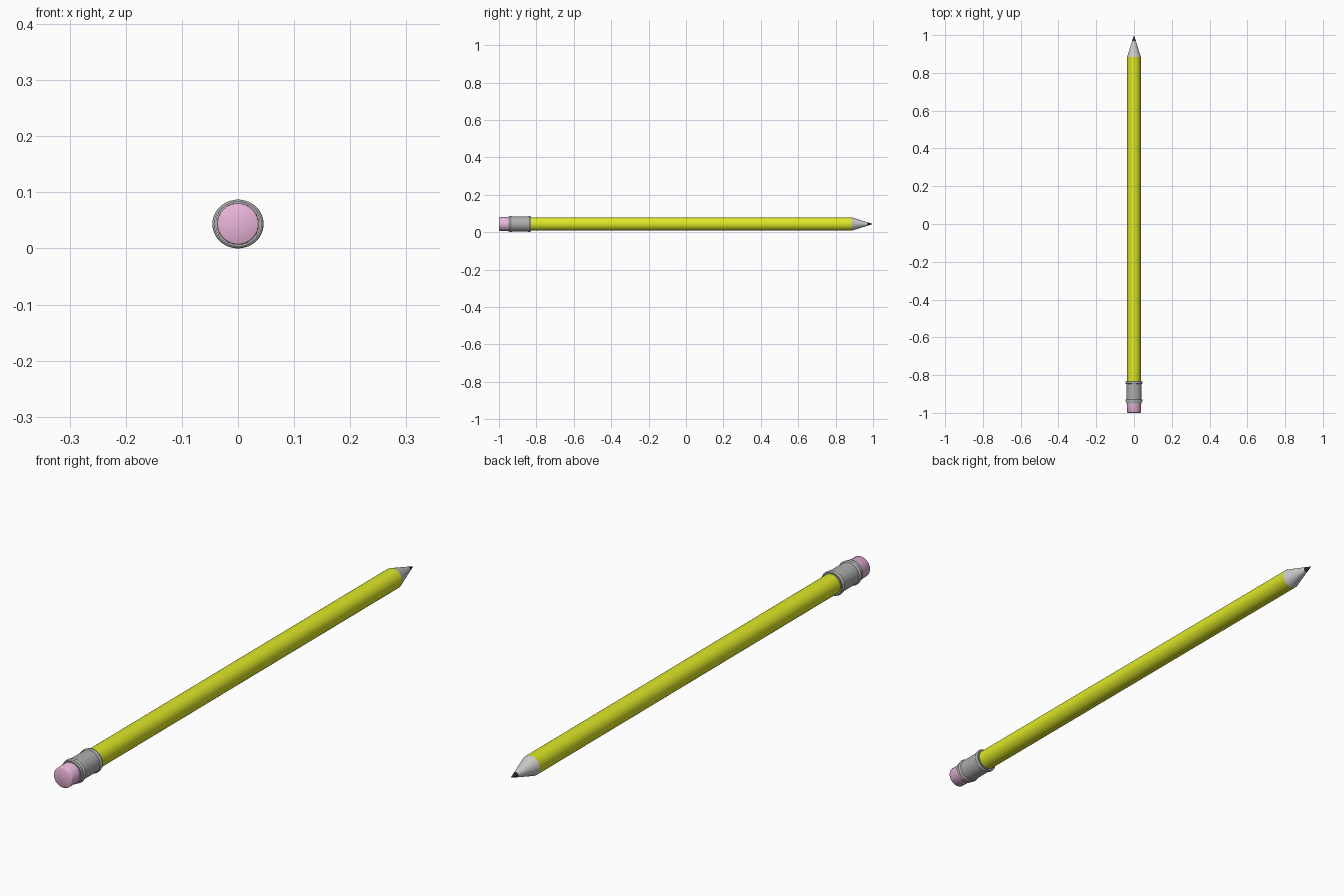
import bpy, bmesh, math

if "Cube" in bpy.data.objects:
    bpy.data.objects.remove(bpy.data.objects["Cube"])

CENTRE_Z = 0.0435
SIDES = 48


def material(name, rgb):
    m = bpy.data.materials.new(name)
    m.diffuse_color = (*rgb, 1)
    m.use_nodes = True
    m.node_tree.nodes["Principled BSDF"].inputs["Base Color"].default_value = m.diffuse_color
    return m


def lathe(name, profile, mat=None, x_scale=1.0):
    """Spin (y, radius) points around the pencil's long axis."""
    bm = bmesh.new()
    verts = [bm.verts.new((0, y, r)) for y, r in profile]
    edges = [bm.edges.new(pair) for pair in zip(verts, verts[1:])]
    bmesh.ops.spin(bm, geom=verts + edges, cent=(0, 0, 0), axis=(0, 1, 0),
                   angle=2 * math.pi, steps=SIDES)
    bmesh.ops.remove_doubles(bm, verts=bm.verts, dist=1e-5)
    bmesh.ops.scale(bm, vec=(x_scale, 1, 1), verts=bm.verts)
    bmesh.ops.translate(bm, vec=(0, 0, CENTRE_Z), verts=bm.verts)
    bmesh.ops.recalc_face_normals(bm, faces=bm.faces)
    mesh = bpy.data.meshes.new(name)
    bm.to_mesh(mesh)
    bm.free()
    obj = bpy.data.objects.new(name, mesh)
    bpy.context.collection.objects.link(obj)
    if mat:
        mesh.materials.append(mat)
    bpy.ops.object.select_all(action='DESELECT')
    obj.select_set(True)
    bpy.context.view_layer.objects.active = obj
    bpy.ops.object.shade_smooth_by_angle(angle=math.radians(40))
    return obj


yellow = material("yellow_paint", (0.72, 0.80, 0.02))
pink = material("pink_rubber", (0.82, 0.47, 0.70))
black = material("graphite", (0.02, 0.02, 0.02))
metal = material("dark_metal", (0.42, 0.42, 0.42))
wood = material("pale_wood", (0.78, 0.78, 0.78))

# painted shaft
lathe("shaft", [(-0.84, 0), (-0.84, 0.036), (0.885, 0.036)], yellow)

# sharpened cone and lead tip
lathe("sharpened_wood", [(0.885, 0.036), (0.97, 0.0094)], wood)
lathe("lead_tip", [(0.97, 0.0094), (1.0, 0)], black)

# eraser with slightly softened end
lathe("eraser", [(-1.0, 0), (-1.0, 0.034), (-0.999, 0.0355), (-0.997, 0.0368),
                 (-0.94, 0.037)], pink)

# metal ferrule sleeve
lathe("ferrule", [(-0.953, 0.036), (-0.953, 0.0405), (-0.83, 0.0405),
                  (-0.83, 0.035)], metal)

# raised rings around the ferrule
for i, y in enumerate((-0.935, -0.84)):
    ring = [(y + 0.006 * math.cos(a), 0.0395 + 0.004 * math.sin(a))
            for a in (math.pi * k / 8 for k in range(9))]
    lathe(f"ferrule_ring_{i + 1}", ring, metal, x_scale=1.05)
